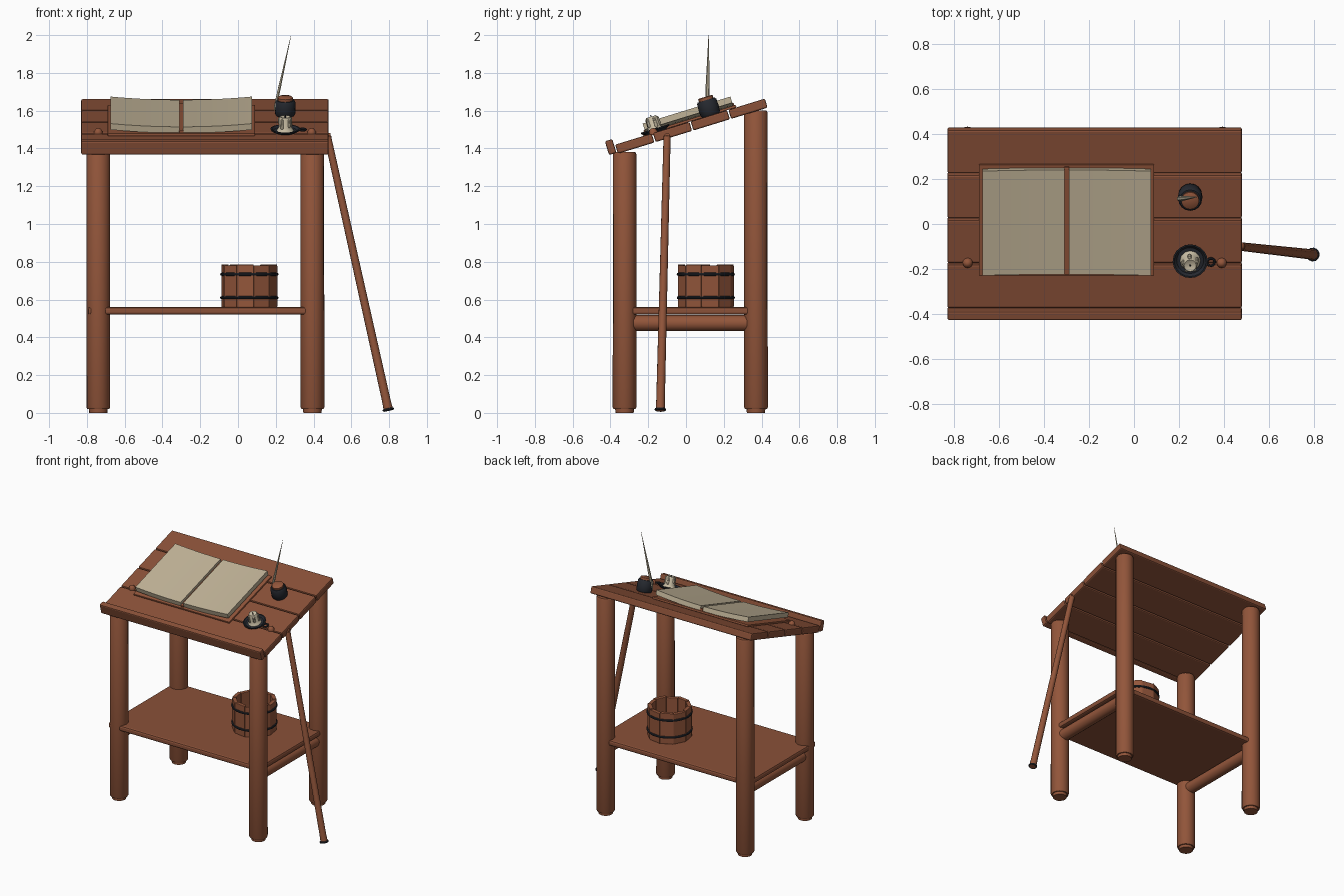
import bpy, bmesh, math
from math import cos, sin, tan, pi
from mathutils import Matrix, Vector

if "Cube" in bpy.data.objects:
    bpy.data.objects.remove(bpy.data.objects["Cube"], do_unlink=True)


def colour(name, r, g, b):
    m = bpy.data.materials.new(name)
    m.use_nodes = True
    m.diffuse_color = (r, g, b, 1)
    m.node_tree.nodes["Principled BSDF"].inputs["Base Color"].default_value = (r, g, b, 1)
    return m


LOG = colour("log wood", 0.29, 0.092, 0.043)
PLANK = colour("plank wood", 0.255, 0.082, 0.04)
IRON = colour("black iron", 0.019, 0.022, 0.029)
PAPER = colour("parchment", 0.53, 0.45, 0.31)
WAX = colour("pale wax", 0.58, 0.51, 0.37)

# Sloped frame: y runs up the desk top, z is normal to it
SLOPE = Matrix.Translation((0, -0.375, 1.42)) @ Matrix.Rotation(math.radians(17.1), 4, 'X')
FLAT = Matrix.Identity(4)


def finish(name, bm, mat, frame=FLAT, bevel=0, smooth=True):
    bmesh.ops.recalc_face_normals(bm, faces=bm.faces)
    me = bpy.data.meshes.new(name)
    bm.to_mesh(me)
    bm.free()
    me.materials.append(mat)
    ob = bpy.data.objects.new(name, me)
    bpy.context.collection.objects.link(ob)
    ob.matrix_world = frame
    if bevel:
        mod = ob.modifiers.new("soft edges", 'BEVEL')
        mod.width, mod.segments, mod.limit_method = bevel, 2, 'ANGLE'
    if smooth:
        bpy.ops.object.select_all(action='DESELECT')
        ob.select_set(True)
        bpy.context.view_layer.objects.active = ob
        bpy.ops.object.shade_smooth_by_angle(angle=math.radians(40))
    return ob


def box(name, lo, hi, mat, frame=FLAT, bevel=0.006):
    lo, hi = Vector(lo), Vector(hi)
    bm = bmesh.new()
    bmesh.ops.create_cube(bm, size=1)
    bmesh.ops.scale(bm, vec=hi - lo, verts=bm.verts)
    bmesh.ops.translate(bm, vec=(lo + hi) / 2, verts=bm.verts)
    return finish(name, bm, mat, frame, bevel, False)


def lathe(name, profile, mat, frame=FLAT, sides=16):
    """Turn (radius, height) points round the local z axis and cap the ends."""
    bm = bmesh.new()
    rings = [[bm.verts.new((r * cos(2 * pi * i / sides), r * sin(2 * pi * i / sides), z))
              for i in range(sides)] for r, z in profile]
    for a, b in zip(rings, rings[1:]):
        for i in range(sides):
            j = (i + 1) % sides
            bm.faces.new((a[i], a[j], b[j], b[i]))
    bm.faces.new(rings[0])
    bm.faces.new(rings[-1])
    return finish(name, bm, mat, frame)


def torus(name, radius, thick, mat, frame, sides=20):
    bm = bmesh.new()
    rings = []
    for i in range(sides):
        a = 2 * pi * i / sides
        rings.append([bm.verts.new(((radius + thick * cos(k * pi / 4)) * cos(a),
                                    (radius + thick * cos(k * pi / 4)) * sin(a),
                                    thick * sin(k * pi / 4))) for k in range(8)])
    for i in range(sides):
        a, b = rings[i], rings[(i + 1) % sides]
        for k in range(8):
            bm.faces.new((a[k], a[k - 1], b[k - 1], b[k]))
    return finish(name, bm, mat, frame)


def along(start, end):
    """Frame at start whose z axis points to end, with the length."""
    d = Vector(end) - Vector(start)
    return Matrix.Translation(start) @ d.to_track_quat('Z', 'Y').to_matrix().to_4x4(), d.length


def rod(name, start, end, r1, r2, mat, sides=12):
    frame, n = along(start, end)
    return lathe(name, [(r1, 0), (r2, n)], mat, frame, sides)


def at(x, y, z):
    return Matrix.Translation((x, y, z))


# Log legs with stepped feet, and side rails under the shelf
for side, x in (("right", -0.74), ("left", 0.394)):
    for end, y, top in (("front", -0.325, 1.38), ("back", 0.37, 1.6)):
        lathe(f"{end}_{side}_leg", [(0.048, 0), (0.05, 0.02), (0.058, 0.02), (0.063, 0.03),
              (0.062, top - 0.01), (0.057, top)], LOG, at(x, y, 0))
    rod(f"{side}_rail", (x, -0.3, 0.475), (x, 0.35, 0.475), 0.042, 0.042, LOG, 16)

# Shelf, its corners just poking through the legs
box("shelf", (-0.795, -0.374, 0.52), (0.438, 0.405, 0.56), PLANK, bevel=0.012)

# Desk top planks and the front lip
for i in range(4):
    s = i * 0.209
    box(f"top_plank_{i + 1}", (-0.83, s, -0.05), (0.48, s + 0.202, 0), PLANK, SLOPE, 0.008)
box("front_lip", (-0.83, -0.047, -0.043), (0.48, -0.006, 0.033), PLANK, SLOPE, 0.008)

# Round pegs in the desk top
for i, x in enumerate((-0.74, 0.39)):
    lathe(f"peg_{i + 1}", [(0.023, -0.01), (0.022, 0.008), (0.015, 0.02), (0.005, 0.025)],
          LOG, SLOPE @ at(x, 0.212, 0), 12)

# Open book: cover and two curved page blocks
box("book_cover", (-0.69, 0.155, 0), (0.09, 0.672, 0.014), LOG, SLOPE, 0.004)
for side, sgn in (("right", -1), ("left", 1)):
    bm = bmesh.new()
    upper, lower = [], []
    for k in range(9):
        t = k / 8
        x = -0.3 + sgn * (0.01 + 0.365 * t)
        lift = 0.018 * t * t
        lower.append((x, 0.012 + lift))
        upper.append((x, 0.046 + lift))
    face = bm.faces.new([bm.verts.new((x, 0.172, z)) for x, z in lower + upper[::-1]])
    ext = bmesh.ops.extrude_face_region(bm, geom=[face])["geom"]
    bmesh.ops.translate(bm, vec=(0, 0.486, 0),
                        verts=[v for v in ext if isinstance(v, bmesh.types.BMVert)])
    finish(f"{side}_pages", bm, PAPER, SLOPE)
box("book_spine", (-0.312, 0.165, 0.01), (-0.288, 0.664, 0.028), LOG, SLOPE, 0.004)

# Ink pot with cork, and the quill beside it
pot = SLOPE @ at(0.25, 0.53, 0)
lathe("ink_pot", [(0.047, 0), (0.053, 0.008), (0.055, 0.04), (0.053, 0.075), (0.047, 0.084)], IRON, pot)
lathe("ink_cork", [(0.04, 0.07), (0.04, 0.098), (0.035, 0.102)], LOG, pot)
frame, n = along((0.193, 0.112, 1.6), (0.281, 0.12, 2.0))
lathe("quill", [(0.004, 0), (0.012, 0.03), (0.011, n * 0.3), (0.006, n * 0.65), (0.001, n)],
      WAX, frame @ Matrix.Diagonal((1, 0.7, 1, 1)), 6)

# Candle dish with ring handle and a melted candle
dish = SLOPE @ at(0.25, 0.225, 0)
lathe("candle_dish", [(0.055, 0), (0.076, 0.012), (0.078, 0.02), (0.071, 0.02), (0.06, 0.01)], IRON, dish, 20)
torus("dish_handle", 0.017, 0.006, IRON, dish @ at(0.092, -0.005, 0.016), 12)
lathe("candle", [(0.047, 0.008), (0.04, 0.02), (0.033, 0.03), (0.032, 0.078), (0.027, 0.086), (0.012, 0.08)],
      WAX, dish, 12)
for i in range(5):
    a = i * 2 * pi / 5 + 0.4
    drop = 0.02 + 0.012 * (i % 3)
    lathe(f"wax_drip_{i + 1}", [(0.004, drop), (0.009, drop + 0.008), (0.008, 0.075), (0.003, 0.08)],
          WAX, dish @ at(0.031 * cos(a), 0.031 * sin(a), 0), 8)
lathe("wick", [(0.004, 0.075), (0.003, 0.094)], IRON, dish, 6)

# Leaning staff with a rounded head and an iron shoe
foot, head = (0.797, -0.136, 0.012), (0.472, -0.1, 1.472)
frame, n = along(foot, head)
lathe("staff", [(0.025, 0), (0.023, 0.06), (0.019, n - 0.03), (0.02, n - 0.01), (0.012, n)], LOG, frame, 12)
torus("staff_shoe", 0.024, 0.007, IRON, frame @ at(0, 0, 0.006), 12)
rod("staff_peg", (0.44, -0.1, 1.468), (0.49, -0.1, 1.468), 0.014, 0.014, LOG)

# Bucket: ten flat staves, a floor and two iron hoops
bucket = at(0.06, 0.105, 0.56)
COUNT, OUT, INN = 10, 0.143, 0.116
for i in range(COUNT):
    bm = bmesh.new()
    w = tan(pi / COUNT) * 0.985
    height = 0.22 + 0.005 * (i % 2)
    loop = [(INN, -INN * w), (OUT, -OUT * w), (OUT, OUT * w), (INN, INN * w)]
    low = [bm.verts.new((x, y, 0)) for x, y in loop]
    high = [bm.verts.new((x, y, height)) for x, y in loop]
    bm.faces.new(low)
    bm.faces.new(high)
    for k in range(4):
        bm.faces.new((low[k - 1], low[k], high[k], high[k - 1]))
    finish(f"bucket_stave_{i + 1}", bm, LOG, bucket @ Matrix.Rotation(2 * pi * (i + 0.25) / COUNT, 4, 'Z'),
           0.003, False)
lathe("bucket_floor", [(0.118, 0.005), (0.118, 0.025)], PLANK, bucket, 20)
for label, z in (("lower", 0.05), ("upper", 0.174)):
    torus(f"{label}_hoop", 0.147, 0.008, IRON, bucket @ at(0, 0, z), 30)
